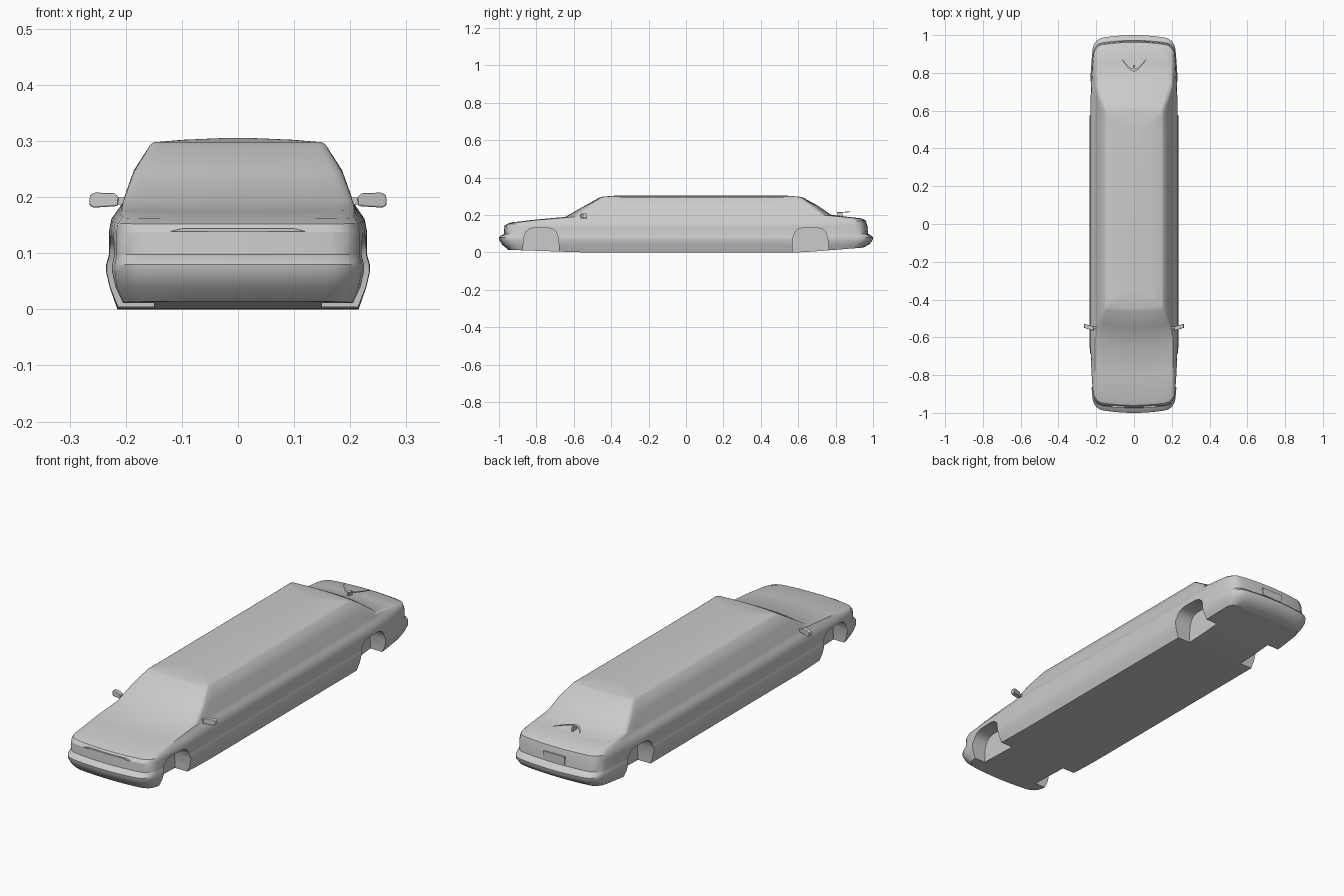
import bpy, bmesh, math

if "Cube" in bpy.data.objects:
    bpy.data.objects.remove(bpy.data.objects["Cube"])

def lerp_keys(keys, y):
    if y <= keys[0][0]:
        return keys[0][1]
    for (a, za), (b, zb) in zip(keys, keys[1:]):
        if y <= b:
            return za + (zb - za) * (y - a) / (b - a)
    return keys[-1][1]

def make(name, bm, smooth=True):
    bmesh.ops.recalc_face_normals(bm, faces=bm.faces)
    me = bpy.data.meshes.new(name)
    bm.to_mesh(me)
    bm.free()
    ob = bpy.data.objects.new(name, me)
    bpy.context.collection.objects.link(ob)
    if smooth:
        shade(ob)
    return ob

def shade(ob):
    bpy.ops.object.select_all(action='DESELECT')
    ob.select_set(True)
    bpy.context.view_layer.objects.active = ob
    bpy.ops.object.shade_smooth_by_angle(angle=math.radians(32))

def prism(name, pts, vec, smooth=False):
    """Extrude a planar outline along a vector."""
    bm = bmesh.new()
    f = bm.faces.new([bm.verts.new(p) for p in pts])
    r = bmesh.ops.extrude_face_region(bm, geom=[f])
    bmesh.ops.translate(bm, vec=vec, verts=[v for v in r['geom'] if isinstance(v, bmesh.types.BMVert)])
    return make(name, bm, smooth)

def ring(w, yf, yr, r, bow, zf, zm, zr):
    """Plan outline of the car at one level, z varying along the length."""
    half = []
    ya, yb = yf + bow, yr - bow
    n = 4
    for i in range(n + 1):
        t = i / n
        half.append((t * (w - r), yf + bow * 0.8 * t * t))
    for i in range(1, 5):
        a = math.pi / 2 * i / 4
        half.append((w - r + r * math.sin(a), ya + r - r * math.cos(a) - bow * 0.2 * (1 - i / 4)))
    for i in range(1, 24):
        half.append((w, ya + r + (yb - ya - 2 * r) * i / 24))
    for i in range(4, 0, -1):
        a = math.pi / 2 * i / 4
        half.append((w - r + r * math.sin(a), yb - r + r * math.cos(a) + bow * 0.2 * (1 - i / 4)))
    for i in range(n, -1, -1):
        t = i / n
        half.append((t * (w - r), yr - bow * 0.8 * t * t))
    full = half + [(-x, y) for x, y in half[-2:0:-1]]
    zk = [(yf, zf), (max(yf + 0.1, -0.55), zm), (min(yr - 0.1, 0.62), zm), (yr, zr)]
    out = []
    for x, y in full:
        taper = 1 - 0.10 * max(0, (abs(y) - 0.6) / 0.4) ** 2
        out.append((x * taper, y, lerp_keys(zk, y)))
    return out

# Body shell: stacked outlines from the floor to the roof
levels = [
    (0.215, -0.950, 0.950, 0.05, 0.012, 0.014, 0.000, 0.026),   # floor edge
    (0.229, -0.982, 0.982, 0.06, 0.015, 0.040, 0.040, 0.045),
    (0.235, -0.998, 0.998, 0.06, 0.015, 0.066, 0.066, 0.066),   # bumper
    (0.235, -1.000, 1.000, 0.06, 0.015, 0.080, 0.080, 0.080),
    (0.232, -0.990, 0.990, 0.06, 0.015, 0.090, 0.090, 0.092),
    (0.230, -0.974, 0.972, 0.05, 0.015, 0.098, 0.098, 0.100),
    (0.230, -0.971, 0.968, 0.05, 0.015, 0.138, 0.138, 0.145),   # front and tail panel
    (0.226, -0.960, 0.962, 0.05, 0.015, 0.152, 0.160, 0.170),   # belt line
    (0.216, -0.930, 0.940, 0.05, 0.015, 0.161, 0.175, 0.182),
    (0.210, -0.800, 0.860, 0.04, 0.015, 0.176, 0.183, 0.191),   # hood and trunk
    (0.205, -0.645, 0.775, 0.02, 0.035, 0.190, 0.192, 0.202),   # cabin base
    (0.186, -0.550, 0.705, 0.02, 0.025, 0.245, 0.245, 0.250),   # windows
    (0.156, -0.462, 0.625, 0.015, 0.008, 0.294, 0.293, 0.294),  # roof edge
    (0.150, -0.445, 0.605, 0.015, 0.006, 0.298, 0.296, 0.298),
    (0.100, -0.400, 0.560, 0.015, 0.003, 0.302, 0.302, 0.302),
    (0.030, -0.360, 0.520, 0.010, 0.002, 0.305, 0.305, 0.305),
]
bm = bmesh.new()
rings = [[bm.verts.new(p) for p in ring(*lv)] for lv in levels]
count = len(rings[0])
for a, b in zip(rings, rings[1:]):
    for i in range(count):
        j = (i + 1) % count
        bm.faces.new((a[i], a[j], b[j], b[i]))
bm.faces.new(rings[-1])
# floor as strips across the car
half = count // 2
for i in range(half):
    l0, l1 = rings[0][-i % count], rings[0][-(i + 1) % count]
    vs = list(dict.fromkeys((rings[0][i], rings[0][i + 1], l1, l0)))
    bm.faces.new(vs)
body = make("car_body", bm, False)

# Wheel arches cut into the sides
arch = [(-0.098, -0.05), (-0.096, 0.03), (-0.092, 0.08), (-0.082, 0.108), (-0.065, 0.124), (-0.04, 0.131),
        (0.04, 0.131), (0.065, 0.124), (0.082, 0.108), (0.092, 0.08), (0.096, 0.03), (0.098, -0.05)]
for yc in (-0.775, 0.665):
    for s in (-1, 1):
        cutter = prism("arch_cutter", [(s * 0.15, yc + y, z) for y, z in arch], (s * 0.2, 0, 0))
        cutter.hide_render = True
        mod = body.modifiers.new("arch", 'BOOLEAN')
        mod.operation, mod.solver, mod.object = 'DIFFERENCE', 'EXACT', cutter
        bpy.context.view_layer.objects.active = body
        bpy.ops.object.modifier_apply(modifier=mod.name)
        bpy.data.objects.remove(cutter)
shade(body)

# Door mirrors: tapered housing on a short arm
for s, side in ((-1, "left"), (1, "right")):
    housing = [(0.214, 0.184), (0.258, 0.181), (0.265, 0.186), (0.264, 0.203), (0.256, 0.208), (0.22, 0.207), (0.213, 0.200)]
    ob = prism(side + "_mirror", [(s * x, -0.566 + (x - 0.21) * 0.3, z) for x, z in housing], (0, 0.022, 0))
    bev = ob.modifiers.new("round", 'BEVEL')
    bev.width, bev.segments = 0.003, 2
    prism(side + "_mirror_arm", [(s * x, -0.556, z) for x, z in
          ((0.19, 0.184), (0.218, 0.187), (0.218, 0.199), (0.19, 0.2))], (0, 0.013, 0))

# Boomerang aerial on the trunk
wing = [(0, 0.806), (0.02, 0.815), (0.045, 0.842), (0.07, 0.880), (0.04, 0.846), (0.018, 0.826), (0, 0.820)]
outline = wing + [(-x, y) for x, y in wing[-2:0:-1]]
prism("trunk_aerial", [(x, y, 0.213 + 0.03 * abs(x)) for x, y in outline], (0, 0, 0.003))
prism("aerial_post", [(-0.004, 0.812, 0.18), (0.004, 0.812, 0.18), (0.004, 0.84, 0.18), (-0.004, 0.84, 0.18)],
      (0, -0.004, 0.034))

# Number plate panel on the tail
prism("rear_plate", [(-0.055, 0.962, 0.105), (0.055, 0.962, 0.105), (0.055, 0.962, 0.142), (-0.055, 0.962, 0.142)],
      (0, 0.011, 0))

# Grille lip under the hood edge
lip = [(-0.12, 0.139), (-0.1, 0.144), (0.1, 0.144), (0.12, 0.139), (0.1, 0.139), (-0.1, 0.139)]
prism("grille_lip", [(x, -0.972, z) for x, z in lip], (0, 0.012, 0))
